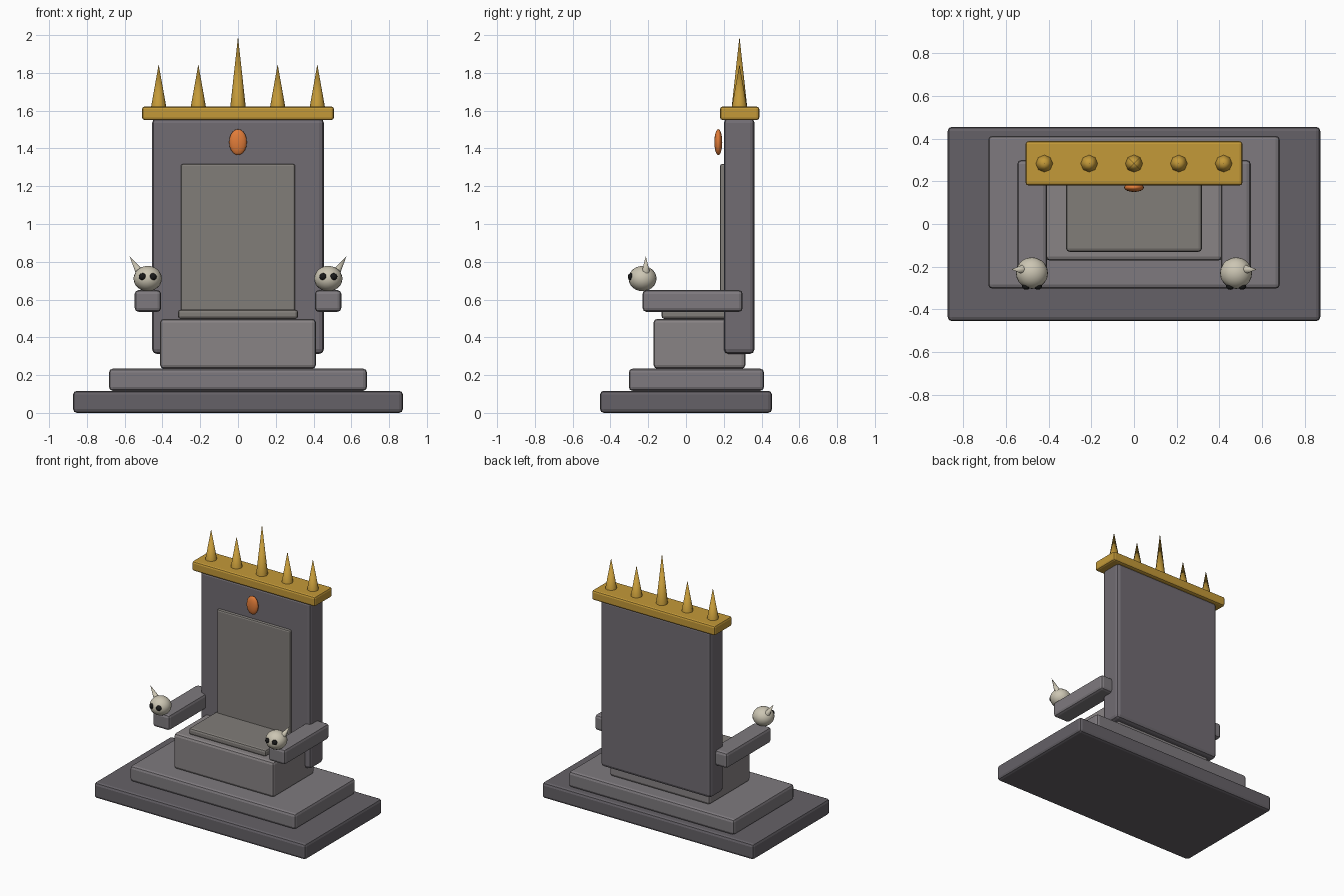
import bpy, math
from mathutils import Vector

if "Cube" in bpy.data.objects:
    bpy.data.objects.remove(bpy.data.objects["Cube"])


def material(name, rgb):
    m = bpy.data.materials.new(name)
    m.diffuse_color = (*rgb, 1)
    m.use_nodes = True
    m.node_tree.nodes["Principled BSDF"].inputs["Base Color"].default_value = m.diffuse_color
    return m


STONE_DARK = material("dark_stone", (0.13, 0.12, 0.135))
STONE_MID = material("mid_stone", (0.21, 0.195, 0.21))
STONE_BACK = material("back_stone", (0.165, 0.15, 0.17))
STONE_SEAT = material("seat_stone", (0.25, 0.23, 0.235))
PAD = material("pad", (0.22, 0.205, 0.19))
GOLD = material("gold", (0.55, 0.32, 0.04))
GEM = material("orange_gem", (0.75, 0.2, 0.04))
BONE = material("bone", (0.6, 0.56, 0.45))
BLACK = material("black", (0.01, 0.01, 0.01))


def finish(name, mat, smooth=True):
    o = bpy.context.object
    o.name = name
    o.data.materials.append(mat)
    if smooth:
        bpy.ops.object.shade_smooth_by_angle(angle=math.radians(50))
    return o


def block(name, x, y, z, mat, bevel=0.02):
    """Chamfered box from (min, max) ranges."""
    lo, hi = Vector((x[0], y[0], z[0])), Vector((x[1], y[1], z[1]))
    bpy.ops.mesh.primitive_cube_add(size=1, location=(lo + hi) / 2)
    bpy.context.object.scale = hi - lo
    bpy.ops.object.transform_apply(location=False, rotation=False, scale=True)
    o = finish(name, mat, smooth=False)
    b = o.modifiers.new("bevel", 'BEVEL')
    b.width = bevel
    b.segments = 2
    return o


def ball(name, loc, radii, mat, seg=20, rings=12):
    bpy.ops.mesh.primitive_uv_sphere_add(segments=seg, ring_count=rings, radius=1, location=loc)
    bpy.context.object.scale = radii
    bpy.ops.object.transform_apply(location=False, rotation=False, scale=True)
    return finish(name, mat)


def spike(name, base, tip, radius, mat, sides=8):
    base, tip = Vector(base), Vector(tip)
    d = tip - base
    bpy.ops.mesh.primitive_cone_add(vertices=sides, radius1=radius, radius2=0,
                                    depth=d.length, location=(base + tip) / 2)
    bpy.context.object.rotation_euler = d.to_track_quat('Z', 'Y').to_euler()
    return finish(name, mat)


# stepped plinth
block("lower_step", (-0.873, 0.873), (-0.455, 0.455), (0, 0.117), STONE_DARK)
block("upper_step", (-0.683, 0.683), (-0.303, 0.413), (0.117, 0.234), STONE_MID)

# seat, cushion, backrest and back panel
block("seat", (-0.413, 0.413), (-0.172, 0.315), (0.234, 0.498), STONE_SEAT)
block("cushion", (-0.318, 0.318), (-0.13, 0.22), (0.498, 0.547), PAD, 0.015)
block("backrest", (-0.455, 0.455), (0.2, 0.363), (0.312, 1.56), STONE_BACK, 0.025)
block("back_panel", (-0.303, 0.303), (0.18, 0.22), (0.50, 1.318), PAD, 0.012)

# gold crest with spikes
CY = 0.283
block("crest", (-0.508, 0.508), (0.18, 0.388), (1.55, 1.622), GOLD, 0.014)
for i in range(-2, 3):
    top = 1.993 if i == 0 else 1.845
    spike(f"crest_spike_{i + 3}", (i * 0.21, CY, 1.61), (i * 0.21, CY, top), 0.042, GOLD)

# gem
ball("gem", (0, 0.171, 1.433), (0.047, 0.021, 0.069), GEM, 16, 10)

# armrests with horned skull finials
for s, side in ((-1, "left"), (1, "right")):
    block(f"{side}_armrest", sorted((s * 0.407, s * 0.547)), (-0.23, 0.3), (0.535, 0.65), STONE_MID)
    ball(f"{side}_skull", (s * 0.478, -0.23, 0.711), (0.075, 0.074, 0.067), BONE)
    for k, dx in enumerate((-0.027, 0.028)):
        ball(f"{side}_skull_eye_{k + 1}", (s * 0.478 + dx, -0.291, 0.721),
             (0.02, 0.017, 0.019), BLACK, 12, 8)
    spike(f"{side}_skull_horn", (s * 0.518, -0.213, 0.741), (s * 0.574, -0.213, 0.829), 0.023, BONE)
